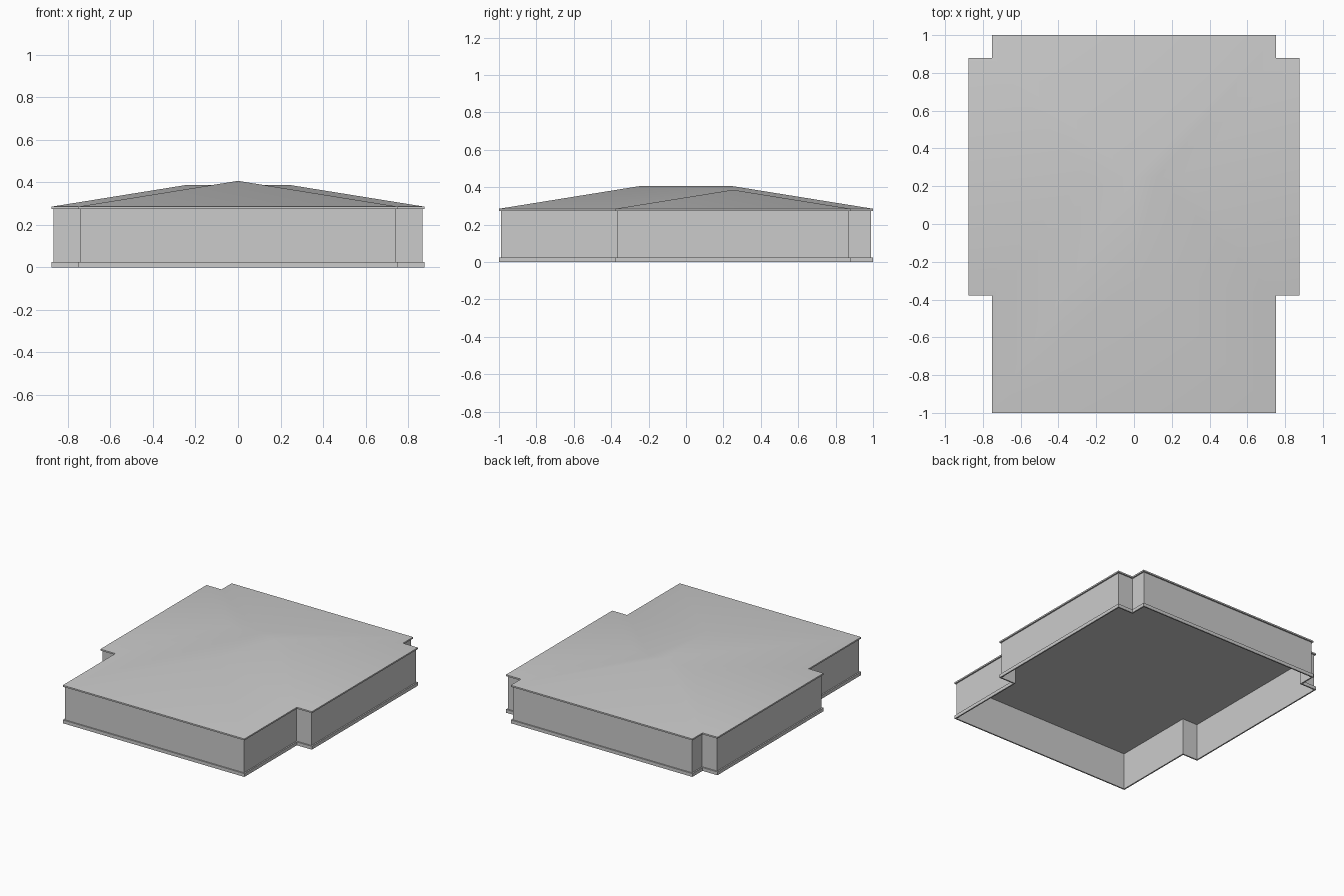
import bpy
import math

cube = bpy.data.objects.get("Cube")
if cube:
    bpy.data.objects.remove(cube, do_unlink=True)

grey = bpy.data.materials.new("plain grey")
grey.use_nodes = True
colour = (0.6, 0.6, 0.6, 1)
grey.diffuse_color = colour
grey.node_tree.nodes["Principled BSDF"].inputs["Base Color"].default_value = colour

# Footprint: a long main block crossed by a wider, shorter wing
MAIN_X, MAIN_Y = 0.753, 1.0
WING_X, WING_FRONT, WING_BACK = 0.877, -0.378, 0.88
PLINTH_TOP, EAVE_LOW, EAVE_TOP = 0.025, 0.274, 0.285
PITCH = 0.161
INSET = 0.01


def outline(d, z):
    """Counter-clockwise footprint, drawn in by d, at height z."""
    mx, wx = MAIN_X - d, WING_X - d
    my, wf, wb = MAIN_Y - d, WING_FRONT + d, WING_BACK - d
    right = [(mx, -my), (mx, wf), (wx, wf), (wx, wb), (mx, wb), (mx, my)]
    left = [(-x, y) for x, y in reversed(right)]
    return [(x, y, z) for x, y in right + left]


def band(start, n):
    """Quads joining ring number start to the next ring."""
    a, b = start * n, (start + 1) * n
    return [(a + i, a + (i + 1) % n, b + (i + 1) % n, b + i) for i in range(n)]


def make(name, verts, faces):
    mesh = bpy.data.meshes.new(name)
    mesh.from_pydata(verts, [], faces)
    mesh.materials.append(grey)
    mesh.update()
    obj = bpy.data.objects.new(name, mesh)
    bpy.context.collection.objects.link(obj)
    return obj


def make_rings(name, rings):
    n = len(rings[0])
    faces = [f for i in range(len(rings) - 1) for f in band(i, n)]
    return make(name, sum(rings, []), faces)


# Thin walls, open at the bottom
make_rings("walls", [outline(INSET, 0), outline(INSET, EAVE_LOW)])

# Plinth strip around the foot of the walls
make_rings("plinth", [outline(INSET, 0), outline(0, 0),
                      outline(0, PLINTH_TOP), outline(INSET, PLINTH_TOP)])

# Roof: flat ceiling, eave edge, then two crossing hips of equal pitch
verts = outline(0, EAVE_LOW) + outline(0, EAVE_TOP)
n = len(verts) // 2
faces = [tuple(reversed(range(n)))] + band(0, n)

wing_mid = (WING_FRONT + WING_BACK) / 2
wing_half = (WING_BACK - WING_FRONT) / 2
ridge_y = MAIN_Y - MAIN_X
ridge_z = EAVE_TOP + PITCH * MAIN_X
wing_z = EAVE_TOP + PITCH * wing_half
front_peak, back_peak = len(verts), len(verts) + 1
verts += [(0, -ridge_y, ridge_z), (0, ridge_y, ridge_z)]

faces += [(2 * n - 1, n, front_peak), (n + 5, n + 6, back_peak)]
for side, first in ((1, n), (-1, n + 6)):
    peak, valley = len(verts), len(verts) + 1
    verts += [(side * (WING_X - wing_half), wing_mid, wing_z),
              (side * (MAIN_X - wing_half), wing_mid, wing_z)]
    c = [first + i for i in range(6)]
    ends = (back_peak, front_peak) if side > 0 else (front_peak, back_peak)
    faces += [(c[0], c[1], valley, c[4], c[5]) + ends,
              (c[1], c[2], peak, valley),
              (c[2], c[3], peak),
              (c[3], c[4], valley, peak)]

roof = make("roof", verts, faces)
bpy.ops.object.select_all(action="DESELECT")
roof.select_set(True)
bpy.context.view_layer.objects.active = roof
bpy.ops.object.shade_smooth_by_angle(angle=math.radians(30))
